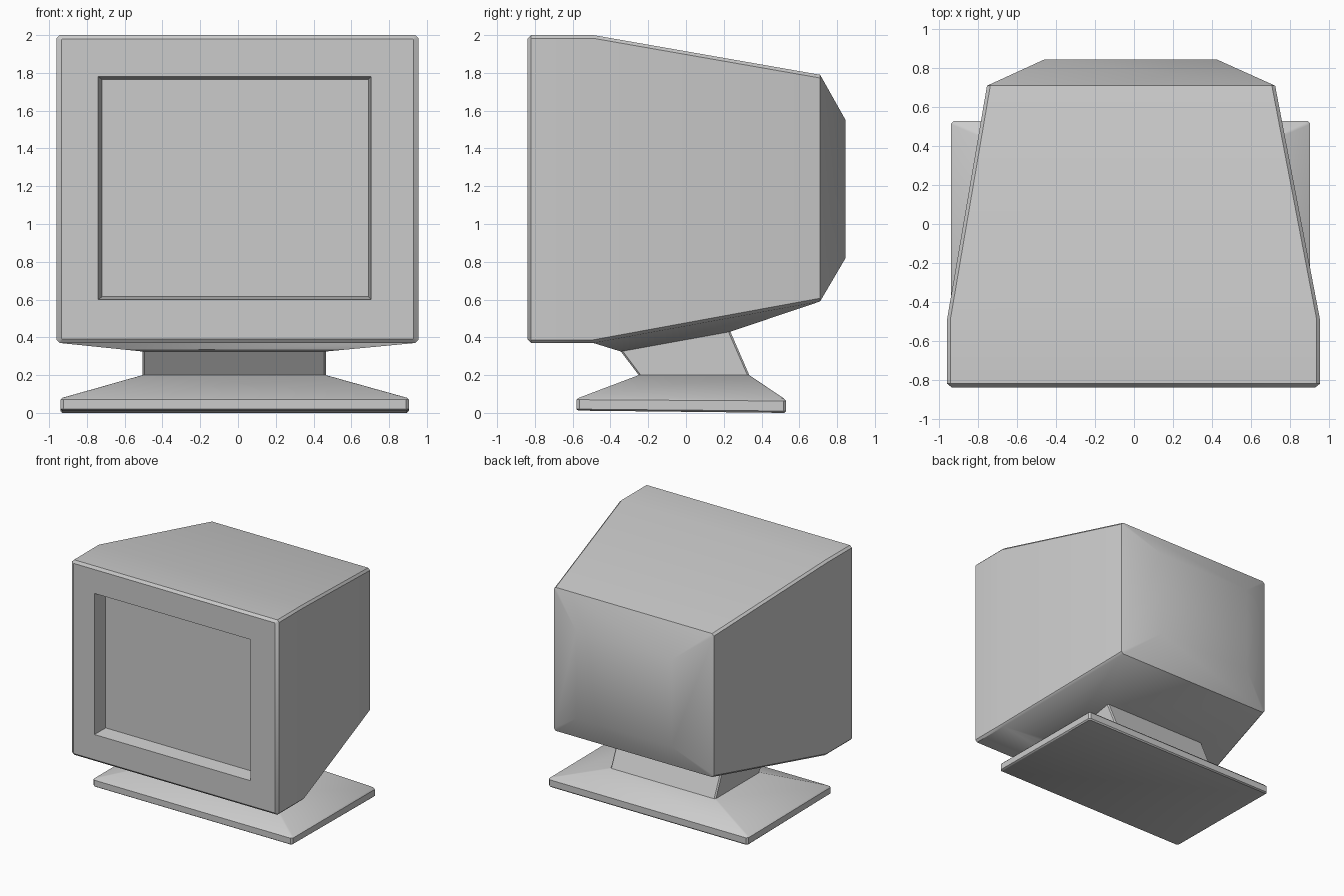
import bpy, bmesh, math

cube = bpy.data.objects.get("Cube")
if cube:
    bpy.data.objects.remove(cube, do_unlink=True)

grey = bpy.data.materials.new("light grey plastic")
grey.use_nodes = True
GREY = (0.6, 0.6, 0.6, 1)
grey.diffuse_color = GREY
grey.node_tree.nodes["Principled BSDF"].inputs["Base Color"].default_value = GREY


def rect(a0, a1, b0, b1, c):
    """Rectangle with chamfered corners, always eight points."""
    return [(a0 + c, b0), (a1 - c, b0), (a1, b0 + c), (a1, b1 - c),
            (a1 - c, b1), (a0 + c, b1), (a0, b1 - c), (a0, b0 + c)]


def upright(y, *r):
    """Section across the depth of the housing."""
    return [(x, y, z) for x, z in rect(*r)]


def level(z_front, z_back, *r):
    """Section across the height of the stand, tilted from front to back."""
    y0, y1 = r[2], r[3]
    return [(x, y, z_front + (z_back - z_front) * (y - y0) / (y1 - y0))
            for x, y in rect(*r)]


def loft(rings):
    bm = bmesh.new()
    loops = [[bm.verts.new(p) for p in ring] for ring in rings]
    for a, b in zip(loops, loops[1:]):
        for i in range(8):
            j = (i + 1) % 8
            bm.faces.new((a[i], a[j], b[j], b[i]))
    bm.faces.new(loops[0])
    bm.faces.new(loops[-1])
    bmesh.ops.remove_doubles(bm, verts=bm.verts, dist=0.0001)
    bmesh.ops.recalc_face_normals(bm, faces=bm.faces)
    return bm


def finish(bm, name):
    mesh = bpy.data.meshes.new(name)
    bm.to_mesh(mesh)
    bm.free()
    mesh.materials.append(grey)
    obj = bpy.data.objects.new(name, mesh)
    bpy.context.collection.objects.link(obj)
    bpy.ops.object.select_all(action='DESELECT')
    obj.select_set(True)
    bpy.context.view_layer.objects.active = obj
    bpy.ops.object.shade_smooth_by_angle(angle=math.radians(38))
    return obj


# Housing: recessed screen, bezel, straight front, tapered body, blunt back
housing = loft([
    upright(-0.72, -0.72, 0.69, 0.615, 1.765, 0),
    upright(-0.84, -0.74, 0.705, 0.60, 1.78, 0),
    upright(-0.84, -0.935, 0.93, 0.39, 1.98, 0.005),
    upright(-0.82, -0.96, 0.955, 0.37, 2.0, 0.017),
    upright(-0.49, -0.96, 0.955, 0.37, 2.0, 0.017),
    upright(0.71, -0.755, 0.725, 0.59, 1.79, 0.017),
    upright(0.845, -0.46, 0.425, 0.82, 1.55, 0),
])

# Underside swells down to the top of the neck
housing.normal_update()
under = max((f for f in housing.faces if f.normal.z < -0.9),
            key=lambda f: f.calc_area())
bmesh.ops.inset_individual(housing, faces=[under], thickness=0.2)
for v in under.verts:
    x = 0.465 if v.co.x > 0 else -0.505
    v.co = (x, 0.235, 0.43) if v.co.y > 0.1 else (x, -0.345, 0.325)
finish(housing, "monitor_housing")

# Leaning neck
finish(loft([
    level(0.325, 0.43, -0.505, 0.465, -0.345, 0.235, 0.01),
    level(0.2, 0.2, -0.505, 0.465, -0.25, 0.335, 0.01),
]), "stand_neck")

# Sloping foot with a thin chamfered rim
finish(loft([
    level(0.2, 0.2, -0.505, 0.465, -0.25, 0.335, 0.01),
    level(0.08, 0.075, -0.93, 0.895, -0.567, 0.52, 0.012),
    level(0.07, 0.063, -0.94, 0.905, -0.58, 0.53, 0.015),
    level(0.02, 0.01, -0.94, 0.905, -0.58, 0.53, 0.015),
    level(0.012, 0.0, -0.93, 0.895, -0.57, 0.52, 0.012),
]), "stand_foot")
